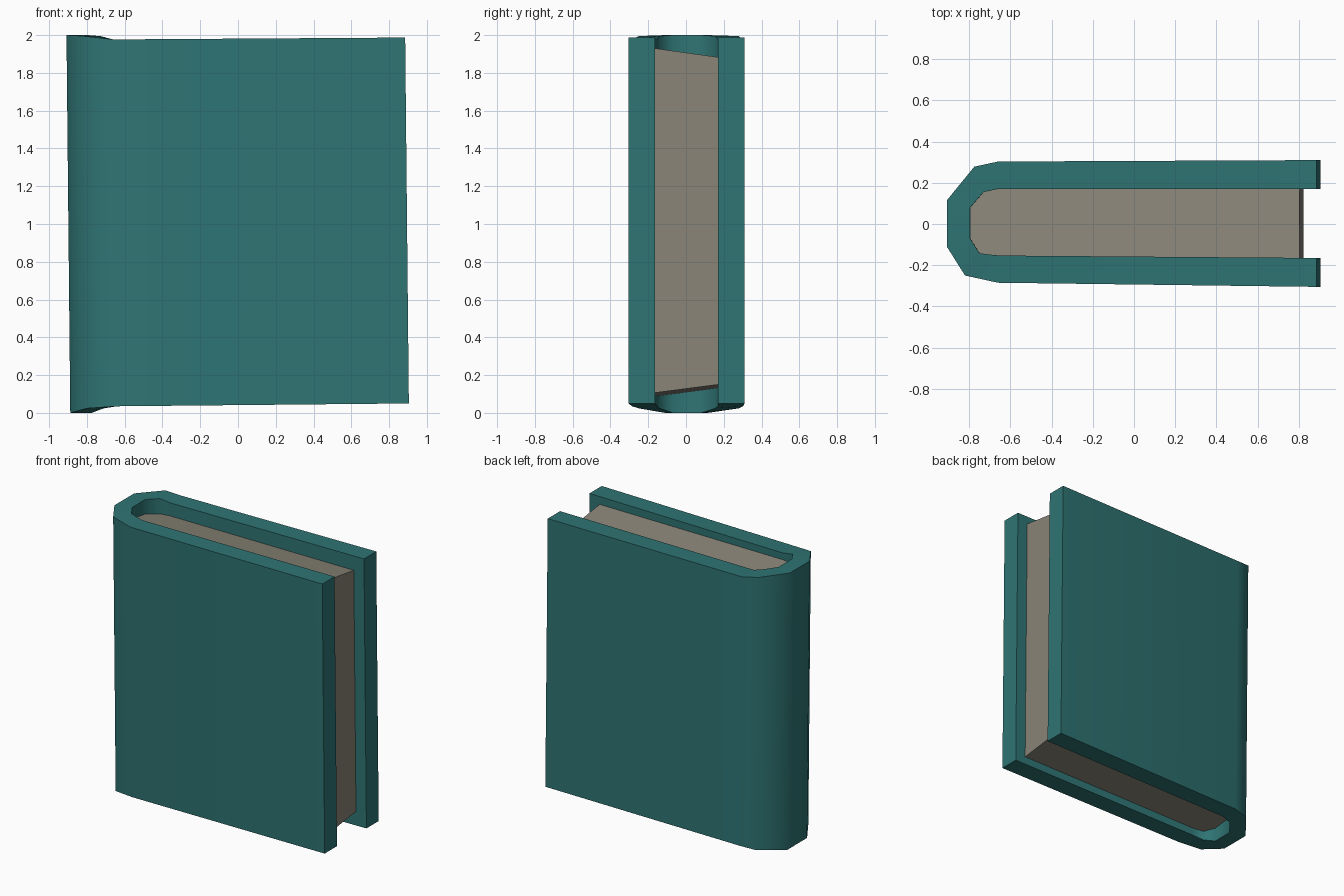
import bpy, bmesh, math

cube = bpy.data.objects.get("Cube")
if cube:
    bpy.data.objects.remove(cube, do_unlink=True)


def material(name, colour):
    mat = bpy.data.materials.new(name)
    mat.use_nodes = True
    mat.diffuse_color = colour
    mat.node_tree.nodes["Principled BSDF"].inputs["Base Color"].default_value = colour
    return mat


def finish(name, bm, mat):
    bmesh.ops.recalc_face_normals(bm, faces=bm.faces)
    mesh = bpy.data.meshes.new(name)
    bm.to_mesh(mesh)
    bm.free()
    mesh.materials.append(mat)
    obj = bpy.data.objects.new(name, mesh)
    bpy.context.collection.objects.link(obj)
    bpy.ops.object.select_all(action="DESELECT")
    obj.select_set(True)
    bpy.context.view_layer.objects.active = obj
    bpy.ops.object.shade_smooth_by_angle(angle=math.radians(60))


def lean(x, z):
    # The whole book leans slightly towards its spine
    return x + 0.01 * (1 - z)


teal = material("teal cover", (0.028, 0.175, 0.172, 1))
paper = material("aged paper", (0.25, 0.23, 0.185, 1))

# Matching outer and inner outlines of the cover, back board to front board
outer = [(0.895, 0.31), (-0.65, 0.303), (-0.765, 0.278), (-0.898, 0.115),
         (-0.898, -0.11), (-0.81, -0.25), (-0.65, -0.285), (0.895, -0.305)]
inner = [(0.895, 0.17), (-0.65, 0.17), (-0.72, 0.155), (-0.785, 0.08),
         (-0.785, -0.07), (-0.74, -0.142), (-0.65, -0.153), (0.895, -0.165)]
# Cover heights along one half: fore edge, hinge, shoulder, spine
tops = [1.987, 1.977, 1.995, 2.0]
bottoms = [0.05, 0.035, 0.024, 0.0]
tops += tops[::-1]
bottoms += bottoms[::-1]

# Cover: a wrapped strip with board thickness
bm = bmesh.new()
rings = []
for i in range(len(outer)):
    corners = [(outer[i], bottoms[i]), (inner[i], bottoms[i]),
               (inner[i], tops[i]), (outer[i], tops[i])]
    rings.append([bm.verts.new((lean(x, z), y, z)) for (x, y), z in corners])
for a, b in zip(rings, rings[1:]):
    for k in range(4):
        n = (k + 1) % 4
        bm.faces.new((a[k], a[n], b[n], b[k]))
bm.faces.new(rings[0])
bm.faces.new(rings[-1])
finish("cover", bm, teal)

# Page block: fills the cover, with sloping top and bottom
outline = [(min(x, 0.813), y) for x, y in inner]
bm = bmesh.new()
low, high = [], []
for x, y in outline:
    z0 = 0.118 + 0.012 * x + 0.13 * y
    z1 = 1.907 - 0.14 * y
    low.append(bm.verts.new((lean(x, z0), y, z0)))
    high.append(bm.verts.new((lean(x, z1), y, z1)))
bm.faces.new(low)
bm.faces.new(high)
for i in range(len(low)):
    j = (i + 1) % len(low)
    bm.faces.new((low[i], low[j], high[j], high[i]))
finish("pages", bm, paper)
